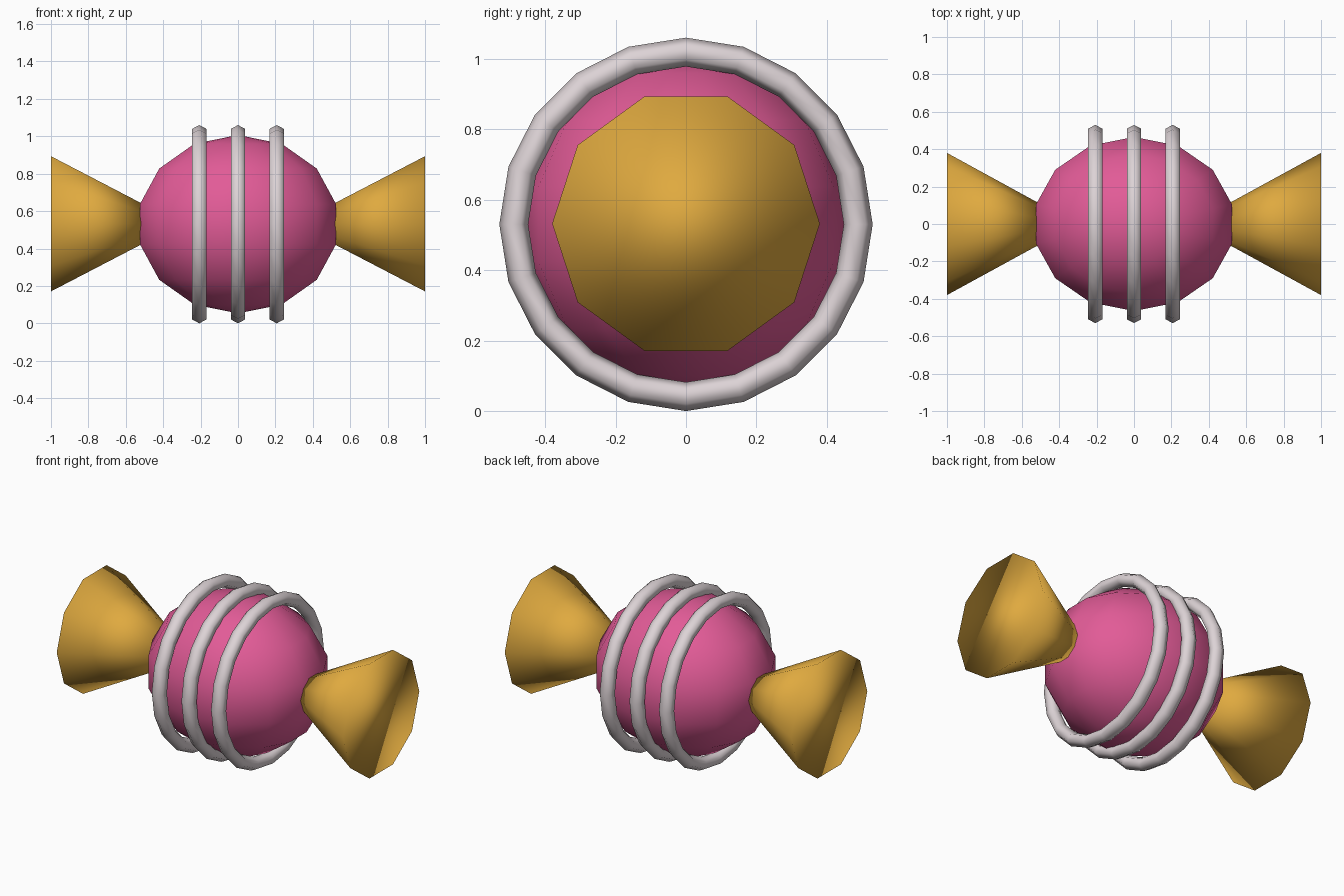
import bpy
import math

if "Cube" in bpy.data.objects:
    bpy.data.objects.remove(bpy.data.objects["Cube"])

CZ = 0.53  # height of the long axis


def material(name, rgb):
    m = bpy.data.materials.new(name)
    m.diffuse_color = (*rgb, 1.0)
    m.use_nodes = True
    m.node_tree.nodes["Principled BSDF"].inputs["Base Color"].default_value = m.diffuse_color
    return m


PINK = material("pink", (0.76, 0.105, 0.31))
GOLD = material("gold", (0.74, 0.40, 0.05))
SILVER = material("pale_silver", (0.72, 0.65, 0.67))


def finish(name, mat):
    ob = bpy.context.object
    ob.name = name
    ob.data.materials.append(mat)
    bpy.ops.object.shade_smooth()
    return ob


# Stretched round body
bpy.ops.mesh.primitive_uv_sphere_add(segments=14, ring_count=7, radius=0.477,
                                     location=(0, 0, CZ))
finish("body", PINK).scale = (1.158, 1, 1)

# Three bands around the body
for label, x in (("left", -0.207), ("middle", 0), ("right", 0.207)):
    bpy.ops.mesh.primitive_torus_add(major_segments=20, minor_segments=6,
                                     major_radius=0.489, minor_radius=0.041,
                                     location=(x, 0, CZ),
                                     rotation=(0, math.pi / 2, 0))
    finish(label + "_band", SILVER).scale = (1, 1, 1.08)

# Flared wrapper ends, tips buried in the body
TIP = 0.305
for label, side in (("left", -1), ("right", 1)):
    bpy.ops.mesh.primitive_cone_add(vertices=10, radius1=0.38, radius2=0,
                                    depth=1 - TIP,
                                    location=(side * (1 + TIP) / 2, 0, CZ + 0.002),
                                    rotation=(0, -side * math.pi / 2, 0))
    finish(label + "_wrapper_end", GOLD)
